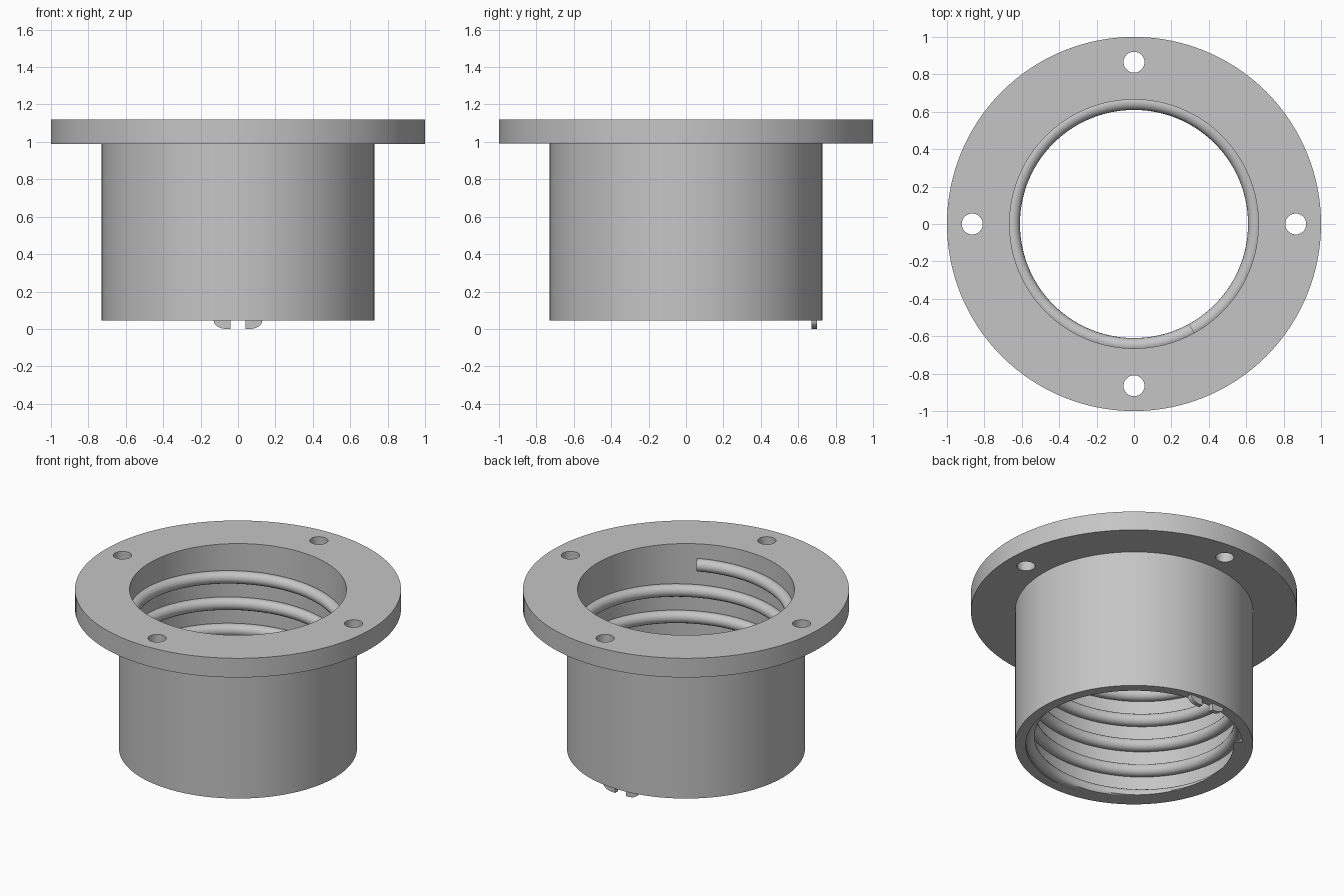
import bpy, bmesh, math
from math import cos, sin, radians, tau

cube = bpy.data.objects.get("Cube")
if cube:
    bpy.data.objects.remove(cube, do_unlink=True)

SIDES = 128
BASE, FLANGE_Z, TOP = 0.045, 0.99, 1.12
BORE, BODY, RIM = 0.665, 0.73, 1.0

grey = bpy.data.materials.new("plain_grey")
grey.use_nodes = True
colour = (0.56, 0.56, 0.56, 1)
grey.diffuse_color = colour
grey.node_tree.nodes["Principled BSDF"].inputs["Base Color"].default_value = colour


def make_object(name, bm):
    bmesh.ops.recalc_face_normals(bm, faces=bm.faces)
    mesh = bpy.data.meshes.new(name)
    bm.to_mesh(mesh)
    bm.free()
    mesh.materials.append(grey)
    obj = bpy.data.objects.new(name, mesh)
    bpy.context.collection.objects.link(obj)
    return obj


def smooth(obj):
    bpy.ops.object.select_all(action="DESELECT")
    obj.select_set(True)
    bpy.context.view_layer.objects.active = obj
    bpy.ops.object.shade_smooth_by_angle(angle=radians(35))


def sweep(sections, closed):
    """Skin a row of cross-sections; cap the ends of an open sweep."""
    bm = bmesh.new()
    rings = [[bm.verts.new(p) for p in s] for s in sections]
    pairs = list(zip(rings, rings[1:]))
    if closed:
        pairs.append((rings[-1], rings[0]))
    for a, b in pairs:
        for i in range(len(a)):
            j = (i + 1) % len(a)
            bm.faces.new((a[i], a[j], b[j], b[i]))
    if not closed:
        bm.faces.new(rings[0])
        bm.faces.new(rings[-1][::-1])
    return bm


# Flanged sleeve, turned from a profile
profile = [(BORE, BASE), (BODY, BASE), (BODY, FLANGE_Z),
           (RIM, FLANGE_Z), (RIM, TOP), (BORE, TOP)]
turns = [tau * i / SIDES for i in range(SIDES)]
sleeve = make_object("flanged_sleeve", sweep(
    [[(r * cos(a), r * sin(a), z) for r, z in profile] for a in turns], True))

# Four bolt holes through the flange
bm = bmesh.new()
for i in range(4):
    a = tau * i / 4
    made = bmesh.ops.create_cone(bm, cap_ends=True, segments=40,
                                 radius1=0.056, radius2=0.056, depth=0.4)
    bmesh.ops.translate(bm, verts=made["verts"],
                        vec=(0.865 * cos(a), 0.865 * sin(a), TOP - 0.06))
cutter = make_object("bolt_hole_cutter", bm)
cutter.hide_render = True
cut = sleeve.modifiers.new("bolt_holes", "BOOLEAN")
cut.operation = "DIFFERENCE"
cut.object = cutter
cut.solver = "EXACT"
bpy.ops.object.select_all(action="DESELECT")
sleeve.select_set(True)
bpy.context.view_layer.objects.active = sleeve
bpy.ops.object.modifier_apply(modifier="bolt_holes")
bpy.data.objects.remove(cutter, do_unlink=True)
smooth(sleeve)

# Rounded internal thread, trimmed flush with the lower end
PITCH, END_Z, END_ANGLE = 0.178, 0.985, radians(-61)
STEPS, TURNS = 560, 5.45
sections = []
for i in range(STEPS + 1):
    t = TURNS * i / STEPS
    a = END_ANGLE - tau * t
    section = []
    for k in range(16):
        p = tau * k / 16
        r = 0.65 + 0.04 * cos(p)
        z = END_Z - PITCH * t + 0.04 * sin(p)
        section.append((r * cos(a), r * sin(a), max(z, BASE)))
    sections.append(section)
smooth(make_object("internal_thread", sweep(sections, False)))

# Pair of small rounded keys under the back of the sleeve
for name, side in (("left_key", 1), ("right_key", -1)):
    outline = [(0.04, BASE + 0.01), (0.04, 0)]
    outline += [(0.06 + 0.07 * sin(q), BASE * (1 - cos(q)))
                for q in (tau / 4 * k / 8 for k in range(9))]
    outline.append((0.13, BASE + 0.01))
    smooth(make_object(name, sweep(
        [[(side * x, y, z) for x, z in outline] for y in (0.67, 0.70)], False)))
